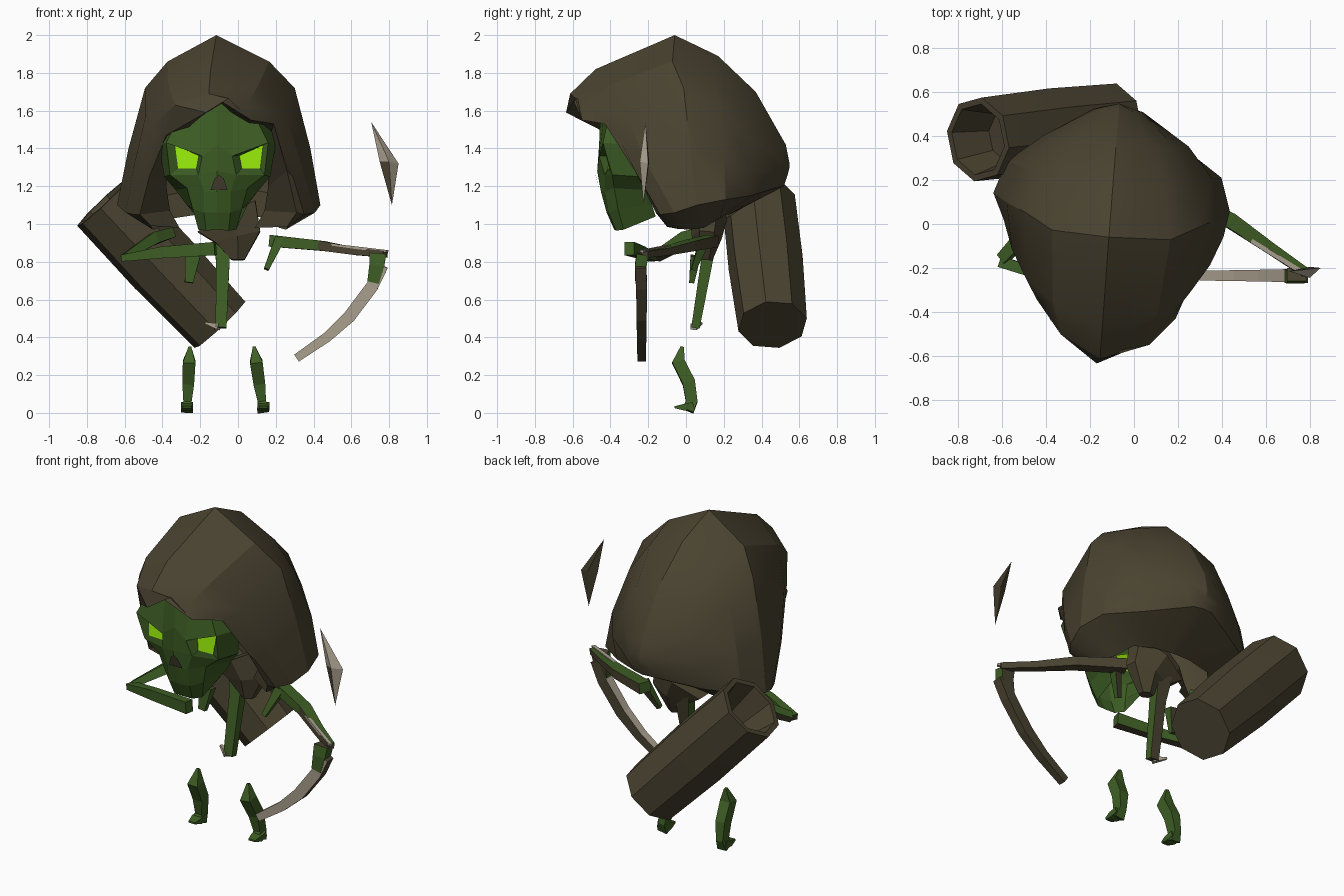
import bpy, bmesh, math
from mathutils import Vector, Matrix

if "Cube" in bpy.data.objects:
    bpy.data.objects.remove(bpy.data.objects["Cube"])

CX = -0.11  # mirror axis of the head and hood
YAW = Matrix.Translation((CX, 0, 0)) @ Matrix.Rotation(math.radians(-4.5), 4, 'Z') @ Matrix.Translation((-CX, 0, 0))


def material(name, rgb):
    m = bpy.data.materials.new(name)
    m.diffuse_color = (*rgb, 1)
    m.use_nodes = True
    m.node_tree.nodes["Principled BSDF"].inputs["Base Color"].default_value = m.diffuse_color
    return m


BROWN = material("brown_cloth", (0.068, 0.056, 0.030))
GREEN = material("green_skin", (0.048, 0.112, 0.018))
EYE = material("glowing_lime", (0.29, 0.78, 0.003))
BONE = material("pale_bone", (0.40, 0.35, 0.27))


def finish(bm, name, mats, rule=None, smooth=True, fix=True):
    bmesh.ops.remove_doubles(bm, verts=bm.verts, dist=0.0005)
    if fix:
        bmesh.ops.recalc_face_normals(bm, faces=bm.faces)
    bm.normal_update()
    if rule:
        for f in bm.faces:
            f.material_index = rule(f)
    me = bpy.data.meshes.new(name)
    bm.to_mesh(me)
    bm.free()
    for m in mats:
        me.materials.append(m)
    ob = bpy.data.objects.new(name, me)
    bpy.context.collection.objects.link(ob)
    if smooth:
        bpy.ops.object.select_all(action='DESELECT')
        ob.select_set(True)
        bpy.context.view_layer.objects.active = ob
        bpy.ops.object.shade_smooth_by_angle(angle=math.radians(25))
    return ob


def grid(bm, rows, flip=False):
    vs = [[bm.verts.new(p) for p in r] for r in rows]
    for a, b in zip(vs, vs[1:]):
        for i in range(len(a) - 1):
            q = [a[i], a[i + 1], b[i + 1], b[i]]
            bm.faces.new(q[::-1] if flip else q)


def mirrored(row):
    """Half row starting on the axis becomes a full row across it."""
    return ([(CX - x, y, z) for x, y, z in row[:0:-1]]
            + [(CX + x, y, z) for x, y, z in row])


def turned(row):
    """Turn a hood arch slightly and flatten the front of its left side."""
    out = []
    for p in row:
        q = YAW @ Vector(p)
        if q.x < CX:
            q.x = CX + (q.x - CX) * (1 - .07 * max(0, min(1, (.14 - q.y) / .1)))
        out.append(q)
    return out


def limb(name, path, mats, rule=None, sides=4, side_axis=(0, 1, 0)):
    """Tapered limb; path holds (x, y, z, half width, half depth along side_axis)."""
    bm = bmesh.new()
    pts = [Vector(p[:3]) for p in path]
    grow = 1.25 if sides == 4 else 1
    rings = []
    for i, p in enumerate(path):
        t = (pts[min(i + 1, len(pts) - 1)] - pts[max(i - 1, 0)]).normalized()
        u = t.cross(Vector(side_axis)).normalized()
        v = u.cross(t)
        rings.append([bm.verts.new(pts[i] + (u * p[3] * math.cos(a) + v * p[4] * math.sin(a)) * grow)
                      for a in (2 * math.pi * (k + 0.5) / sides for k in range(sides))])
    for a, b in zip(rings, rings[1:]):
        for k in range(sides):
            n = (k + 1) % sides
            bm.faces.new((a[k], a[n], b[n], b[k]))
    bm.faces.new(rings[0][::-1])
    bm.faces.new(rings[-1])
    return finish(bm, name, mats, rule, smooth=False)


# Hood: uneven brim, then arches to the back; the last point of each turns underneath
brim = [(-.46, -.06, .99), (-.52, -.12, 1.05), (-.47, -.22, 1.25), (-.38, -.40, 1.47), (-.17, -.635, 1.59),
        (-.05, -.585, 1.665), (.07, -.55, 1.55), (.19, -.43, 1.53), (.26, -.27, 1.28), (.31, -.16, 1.06), (.26, -.1, .985)]
arches = [
    [(0, -.615, 1.69), (.20, -.52, 1.63), (.33, -.37, 1.53), (.42, -.22, 1.25), (.47, -.10, 1.05), (.37, -.02, .975)],
    [(0, -.48, 1.82), (.25, -.38, 1.74), (.39, -.28, 1.56), (.47, -.15, 1.28), (.52, -.02, 1.06), (.36, .05, .97)],
    [(0, -.06, 2.00), (.28, -.05, 1.86), (.41, .02, 1.72), (.49, .06, 1.40), (.54, .10, 1.10), (.32, .12, .98)],
    [(0, .17, 1.89), (.24, .16, 1.80), (.36, .20, 1.62), (.45, .24, 1.35), (.49, .25, 1.13), (.25, .20, 1.03)],
    [(0, .37, 1.70), (.18, .36, 1.62), (.27, .37, 1.45), (.33, .38, 1.28), (.31, .37, 1.15), (.12, .22, 1.05)],
    [(0, .53, 1.42), (.06, .52, 1.40), (.10, .52, 1.34), (.11, .52, 1.26), (.06, .51, 1.20), (.02, .23, 1.05)],
    [(0, .55, 1.32), (0, .55, 1.32), (0, .55, 1.30), (0, .54, 1.26), (0, .52, 1.20), (0, .23, 1.05)],
]
bm = bmesh.new()
grid(bm, [brim] + [turned(mirrored(a)) for a in arches])
bmesh.ops.dissolve_degenerate(bm, dist=0.0005, edges=bm.edges)
finish(bm, "hood", [BROWN])

# Lining folding inward from the hood opening
lining = [(0, -.35, 1.62), (.16, -.3, 1.52), (.26, -.2, 1.42), (.27, -.06, 1.2), (.25, 0, 1.07), (.2, .02, .98)]
bm = bmesh.new()
grid(bm, [brim, mirrored(lining)], flip=True)
finish(bm, "hood_lining", [BROWN], smooth=False, fix=False)

# Skull-like face with inset eyes
face_rows = [
    [(0, -.45, 1.68), (.08, -.43, 1.62), (.2, -.41, 1.57), (.31, -.27, 1.53)],
    [(0, -.46, 1.42), (.08, -.46, 1.36), (.27, -.44, 1.43), (.31, -.28, 1.42)],
    [(0, -.47, 1.28), (.10, -.43, 1.26), (.25, -.39, 1.26), (.28, -.24, 1.25)],
    [(0, -.45, 1.17), (.07, -.43, 1.17), (.16, -.38, 1.19), (.22, -.22, 1.18)],
    [(0, -.42, 1.06), (.07, -.41, 1.06), (.13, -.36, 1.08), (.16, -.18, 1.10)],
    [(0, -.38, .97), (.06, -.37, .965), (.10, -.33, .97), (.11, -.16, 1.04)],
]
bm = bmesh.new()
grid(bm, [mirrored(r) for r in face_rows], flip=True)
bm.normal_update()
sockets = [f for f in bm.faces
           if 1.29 < f.calc_center_median().z < 1.37
           and abs(abs(f.calc_center_median().x - CX) - .175) < .03]
bmesh.ops.inset_individual(bm, faces=sockets, thickness=0.02, depth=-0.03)
for f in sockets:
    # Eyes are smaller than their sockets and face forward
    f.material_index = 1
    c = f.calc_center_median()
    for w in f.verts:
        w.co.x = c.x + (w.co.x - c.x) * .78 + .01
        w.co.y = c.y + (w.co.z - c.z) * .2 + (w.co.y - c.y) * .2
        w.co.z = c.z + (w.co.z - c.z) * .88 + .005
bm.normal_update()
for f in bm.faces:
    if f.normal.y > 0.2:
        f.normal_flip()
finish(bm, "face", [GREEN, EYE], smooth=False, fix=False)

# Nose hole plate
bm = bmesh.new()
bm.faces.new([bm.verts.new((CX + .01 + x, y, z)) for x, y, z in
              ((-.045, -.456, 1.18), (.045, -.456, 1.18), (.025, -.474, 1.24), (0, -.479, 1.26), (-.025, -.474, 1.24))])
finish(bm, "nose_hole", [BROWN], smooth=False, fix=False)

# Quiver: eight-sided barrel with a hollow mouth
mouth, foot = Vector((-.71, .385, 1.12)), Vector((-.085, .46, .455))
axis = (foot - mouth).normalized()
u = axis.cross(Vector((0, 1, 0))).normalized()
v = axis.cross(u)
profile = [(.2, .12), (0, .165), (0, .195), (.45, .20), (.90, .185)]
bm = bmesh.new()
rings = [[bm.verts.new(mouth + axis * d + (u * math.cos(a) + v * math.sin(a)) * r)
          for a in (math.tau * (k + .25) / 8 for k in range(8))] for d, r in profile]
for a, b in zip(rings, rings[1:]):
    for k in range(8):
        bm.faces.new((a[k], a[(k + 1) % 8], b[(k + 1) % 8], b[k]))
bm.faces.new(rings[0])
bm.faces.new(rings[-1])
finish(bm, "quiver", [BROWN])


def green_front(f):
    return 0 if f.normal.y < 0.1 and f.normal.z > -0.6 else 1


def green_top(f):
    if f.normal.y < -0.3 and f.calc_center_median().x > .5:
        return 1
    return 0 if f.normal.z > 0 or f.normal.y < -0.5 else 1


def bone_inside(f):
    return 0 if f.normal.y < -.5 or (f.normal.x < 0 and f.normal.z > 0) else 1


SKIN = [GREEN, BROWN]

# Small torso under the hood
limb("torso", [(-.06, .12, 1.04, .2, .1), (0, .11, .93, .14, .08), (0, .1, .81, .04, .04)], [BROWN], sides=6)

# Hanging spine and its pale tip
limb("spine", [(-.09, .14, .97, .055, .04), (-.08, .11, .8, .04, .035), (-.09, .05, .45, .033, .025)], SKIN, green_front)
limb("spine_tip", [(-.17, .08, .475, .006, .01), (-.1, .04, .455, .018, .02)], [BONE])

# Bent arm on one side
limb("bent_upper_arm", [(-.36, .1, .95, .03, .04), (-.45, 0, .92, .035, .04), (-.60, -.16, .825, .02, .03)], SKIN, green_top)
limb("bent_forearm", [(-.61, -.17, .82, .02, .03), (-.4, -.24, .85, .035, .025), (-.12, -.3, .87, .04, .03)], SKIN, green_top)
limb("loose_strap", [(-.24, .05, .83, .045, .03), (-.26, .03, .69, .025, .015)], SKIN, green_front)

# Stretched arm reaching to the bow, with a pale splint on top
limb("stretched_arm", [(.18, .14, .91, .035, .04), (.44, .015, .885, .03, .04), (.62, -.11, .855, .022, .03),
                       (.78, -.22, .84, .02, .025)], SKIN, green_top)
limb("arm_splint", [(.5, -.055, .89, .006, .01), (.62, -.13, .875, .008, .012), (.79, -.235, .855, .008, .012)], [BONE])
limb("shoulder_strut", [(.22, .1, .92, .03, .03), (.15, .04, .76, .015, .015)], SKIN, green_front)
limb("hand", [(.74, -.23, .84, .05, .035), (.735, -.24, .78, .045, .035), (.715, -.24, .69, .035, .032)], SKIN, green_front)

# Bow: curved lower limb and detached blade tip
limb("bow_lower_limb", [(.765, -.24, .78, .035, .033), (.71, -.235, .67, .037, .033), (.59, -.235, .51, .037, .03),
                        (.47, -.235, .40, .03, .028), (.31, -.235, .29, .025, .025)], [BONE, BROWN], bone_inside)
bm = bmesh.new()
tip = [bm.verts.new(p) for p in ((.705, -.215, 1.54), (.75, -.22, 1.33), (.815, -.225, 1.1), (.85, -.2, 1.32))]
ridge = [bm.verts.new((.80, y, 1.33)) for y in (-.245, -.195)]
for r in ridge:
    for k in range(4):
        bm.faces.new((tip[k], tip[(k + 1) % 4], r))
finish(bm, "bow_blade_tip", [BONE, BROWN], lambda f: 0 if f.normal.y < 0 and f.calc_center_median().z > 1.27
       or f.normal.y < 0 and f.calc_center_median().x > .8 else 1, smooth=False)

# Lower legs with feet pointing forward
for name, top, bottom in (("left_leg", -.255, -.27), ("right_leg", .085, .135)):
    shape = [(.35, -.02, .008, .01), (.27, -.04, .038, .038), (.16, .015, .035, .038), (.06, .03, .025, .035), (.012, .01, .035, .035)]
    limb(name, [(top + (bottom - top) * (.35 - z) / .35, y, z, w, d) for z, y, w, d in shape], [GREEN])
    limb(name + "_foot", [(bottom, .04, .04, .02, .035), (bottom, -.01, .03, .02, .037), (bottom, -.06, .03, .006, .025)],
         [GREEN], side_axis=(1, 0, 0))
